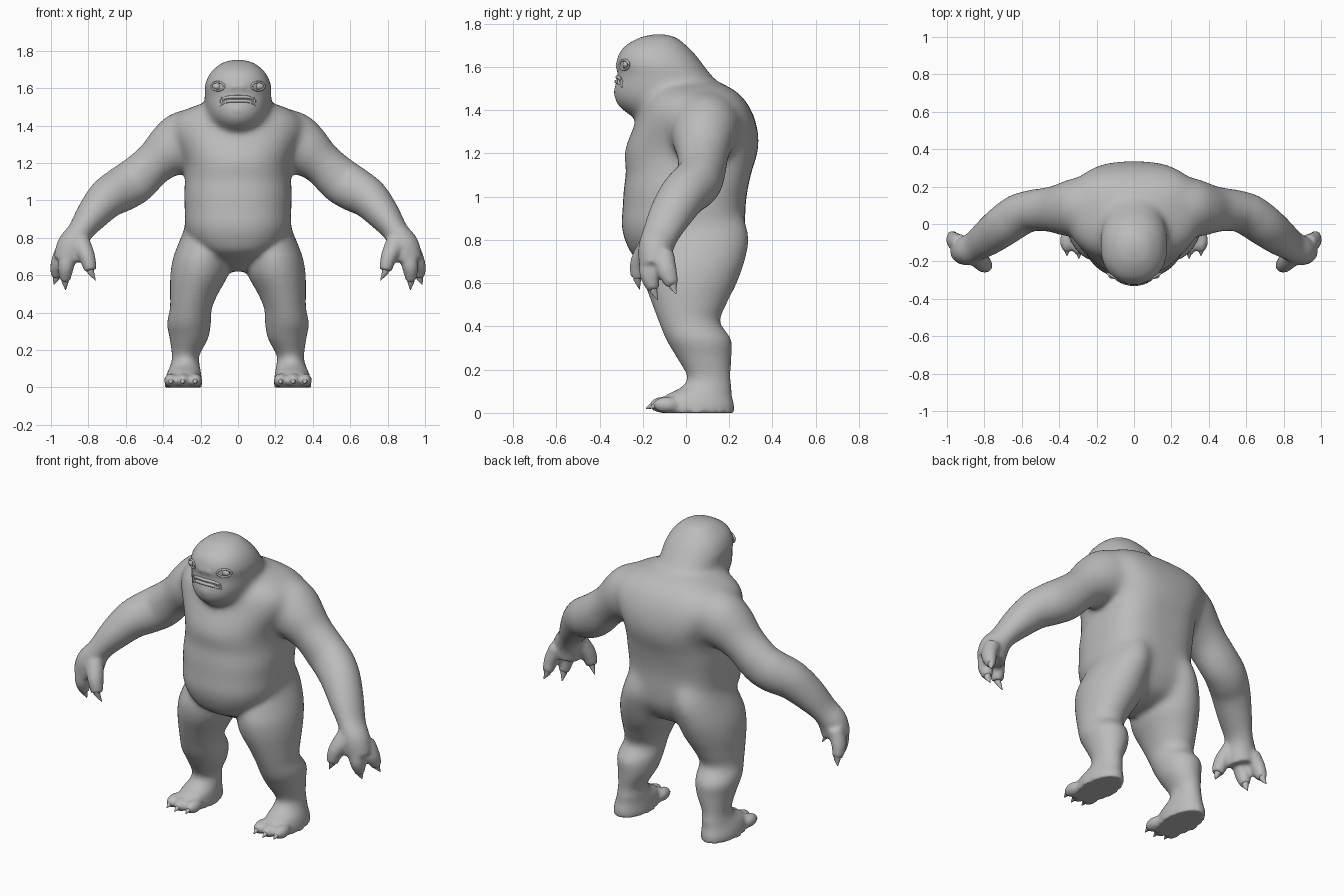
import bpy, bmesh, math
from mathutils import Vector

if "Cube" in bpy.data.objects:
    bpy.data.objects.remove(bpy.data.objects["Cube"])

skin = bpy.data.materials.new("grey skin")
skin.diffuse_color = (0.5, 0.5, 0.5, 1)
skin.use_nodes = True
skin.node_tree.nodes["Principled BSDF"].inputs["Base Color"].default_value = skin.diffuse_color


def finish(bm, name, angle=60):
    bmesh.ops.recalc_face_normals(bm, faces=bm.faces)
    me = bpy.data.meshes.new(name)
    bm.to_mesh(me)
    bm.free()
    me.materials.append(skin)
    ob = bpy.data.objects.new(name, me)
    bpy.context.collection.objects.link(ob)
    bpy.ops.object.select_all(action='DESELECT')
    ob.select_set(True)
    bpy.context.view_layer.objects.active = ob
    bpy.ops.object.shade_smooth_by_angle(angle=math.radians(angle))
    return ob


def spline(rows, k=4):
    """Smooth in-between rows (Catmull-Rom)."""
    out = []
    for i in range(len(rows) - 1):
        p0, p1, p2, p3 = rows[max(i - 1, 0)], rows[i], rows[i + 1], rows[min(i + 2, len(rows) - 1)]
        for j in range(k):
            t = j / k
            out.append(tuple(.5 * (2 * b + (c - a) * t + (2 * a - 5 * b + 4 * c - d) * t * t
                                   + (3 * b - a - 3 * c + d) * t ** 3)
                             for a, b, c, d in zip(p0, p1, p2, p3)))
    return out + [rows[-1]]


def loft(bm, rings, n=40, power=2, back=None):
    """Skin rings given as (centre, u vector, v vector); powers above 2 square them off."""
    def sp(a, p):
        return math.copysign(abs(a) ** (2 / p), a)
    angles = [2 * math.pi * i / n for i in range(n)]
    loops = []
    for c, u, v in rings:
        loop = []
        for a in angles:
            p = back if back and math.sin(a) > 0 else power
            loop.append(bm.verts.new(c + u * sp(math.cos(a), p) + v * sp(math.sin(a), p)))
        loops.append(loop)
    for a, b in zip(loops, loops[1:]):
        for i in range(n):
            bm.faces.new((a[i], a[(i + 1) % n], b[(i + 1) % n], b[i]))
    bm.faces.new(loops[0][::-1])
    bm.faces.new(loops[-1])


def stack(bm, rows, s=1, power=2, back=None):
    """Horizontal rings: z, centre x, half width, front y, back y."""
    loft(bm, [(Vector((s * cx, (f + b) / 2, z)), Vector((w, 0, 0)), Vector((0, (b - f) / 2, 0)))
              for z, cx, w, f, b in spline(rows)], power=power, back=back)


def tube(bm, rows, s=1, n=20):
    """Rings across a path: x, y, z, radius in the bend plane, radius sideways."""
    pts = [Vector((s * r[0], r[1], r[2])) for r in rows]
    rings = []
    for i, r in enumerate(rows):
        t = (pts[min(i + 1, len(pts) - 1)] - pts[max(i - 1, 0)]).normalized()
        ref = Vector((0, 1, 0)) if abs(t.y) < 0.85 else Vector((0, 0, 1))
        v = (ref - t * ref.dot(t)).normalized()
        rings.append((pts[i], t.cross(v) * r[3], v * r[4]))
    loft(bm, rings, n)


def blob(bm, c, r):
    res = bmesh.ops.create_uvsphere(bm, u_segments=16, v_segments=10, radius=1)
    for v in res["verts"]:
        v.co = Vector(c) + Vector([a * b for a, b in zip(v.co, r)])


TORSO = [(.62, 0, .05, -.06, .1), (.66, 0, .12, -.13, .2), (.72, 0, .2, -.235, .245),
         (.78, 0, .255, -.275, .268), (.86, 0, .282, -.297, .274), (.95, 0, .285, -.293, .275),
         (1.03, 0, .288, -.288, .285), (1.12, 0, .283, -.278, .305), (1.2, 0, .285, -.285, .33),
         (1.28, 0, .318, -.26, .335), (1.36, 0, .355, -.225, .318), (1.43, 0, .345, -.2, .285),
         (1.485, 0, .28, -.16, .235), (1.525, 0, .17, -.1, .165)]
HEAD = [(1.33, 0, .1, -.19, .1), (1.37, 0, .105, -.25, .15), (1.42, 0, .148, -.315, .17),
        (1.48, 0, .172, -.336, .17), (1.525, 0, .178, -.326, .15), (1.56, 0, .178, -.315, .12),
        (1.61, 0, .177, -.322, .08), (1.66, 0, .16, -.31, .04), (1.7, 0, .13, -.277, 0),
        (1.735, 0, .083, -.215, -.045), (1.75, 0, .03, -.15, -.1)]
LEG = [(.96, .14, .08, -.04, .235), (.88, .15, .122, -.12, .278), (.8, .165, .142, -.17, .294),
       (.74, .18, .152, -.19, .284), (.68, .194, .158, -.2, .268), (.6, .207, .155, -.19, .235),
       (.5, .235, .128, -.155, .185), (.42, .252, .112, -.125, .158), (.34, .262, .117, -.092, .208),
       (.26, .263, .102, -.045, .21), (.17, .28, .073, .005, .205), (.12, .283, .078, -.02, .21),
       (.08, .288, .09, -.095, .212), (.04, .292, .098, -.12, .222), (0, .292, .1, -.115, .224)]
ARM = [(.08, .1, 1.37, .1, .12), (.2, .095, 1.35, .145, .155), (.29, .09, 1.315, .163, .16),
       (.365, .08, 1.265, .145, .148), (.45, .078, 1.195, .115, .122), (.55, .07, 1.105, .122, .11),
       (.62, .045, 1.06, .12, .113), (.70, -.01, 1.01, .108, .11), (.78, -.07, .92, .088, .1),
       (.845, -.115, .83, .068, .085), (.885, -.14, .76, .082, .08), (.905, -.145, .68, .082, .072)]
# Two fingers and a thumb: base, knuckle, end
DIGITS = [[(.9, -.16, .74, .05, .045), (.92, -.17, .65, .045, .048), (.924, -.15, .57, .028, .03)],
          [(.93, -.1, .74, .045, .045), (.963, -.09, .66, .04, .048), (.972, -.06, .59, .028, .03)],
          [(.855, -.16, .79, .06, .05), (.808, -.21, .7, .045, .048), (.788, -.225, .625, .034, .034)]]
CLAW_TIPS = [(.922, -.13, .522), (.985, -.045, .55), (.762, -.215, .572)]
TOES = [(.228, -.095), (.295, -.105), (.358, -.09)]

# Body: all limbs fused into one skin
bm = bmesh.new()
stack(bm, TORSO, power=2.3, back=3)
stack(bm, HEAD, power=2.2)
for s in (1, -1):
    stack(bm, LEG, s)
    tube(bm, spline(ARM), s, 36)
    for d in DIGITS:
        tube(bm, spline(d), s, 16)
    for x, y in TOES:
        blob(bm, (s * x, y, .037), (.038, .065, .038))
    # nostril swellings
    blob(bm, (s * .022, -.313, 1.605), (.02, .018, .015))
body = finish(bm, "body")
remesh = body.modifiers.new("fuse", 'REMESH')
remesh.mode = 'VOXEL'
remesh.voxel_size = .0115
remesh.use_smooth_shade = True
bpy.ops.object.modifier_apply(modifier="fuse")

# Blend the joints at shoulder, neck and hip more than the rest
joints = body.vertex_groups.new(name="joints")


def joint_weight(p):
    shoulder = 1 - max(abs(p.z - 1.34) / .26, abs(abs(p.x) - .25) / .3)
    neck = 1 - max(abs(p.z - 1.5) / .14, abs(p.y - .2) / .22)
    hip = (1 - abs(p.z - .84) / .26) * min(1, max(.08, (p.y + .12) / .15))
    return min(1, 2.5 * max(shoulder, neck, hip if abs(p.x) < .42 else 0, 0))


for v in body.data.vertices:
    w = joint_weight(v.co)
    if w > .01:
        joints.add([v.index], w, 'REPLACE')
for name, group, count in (("blend joints", "joints", 60), ("soften", "", 5)):
    m = body.modifiers.new(name, 'SMOOTH')
    m.factor = .5
    m.iterations = count
    m.vertex_group = group

# Claws on fingers and toes
bm = bmesh.new()
for s in (1, -1):
    for d, tip in zip(DIGITS, CLAW_TIPS):
        x, y, z = d[-1][:3]
        tube(bm, [(x, y, z + .02, .022, .022), (x, y, z - .008, .018, .018), tip + (.002, .002)], s, 10)
    for x, y in TOES:
        tube(bm, [(x, y - .03, .036, .018, .018), (x, y - .058, .032, .013, .012),
                  (x, y - .08, .02, .002, .002)], s, 10)
finish(bm, "claws")

# Eyes with rims of skin around them
bm = bmesh.new()
for s in (1, -1):
    blob(bm, (s * .107, -.279, 1.61), (.03, .014, .018))
finish(bm, "eyes")
bm = bmesh.new()
for s in (1, -1):
    ring = []
    for i in range(21):
        a = 2 * math.pi * i / 20
        dx = .034 * math.cos(a)
        ring.append((.107 + dx, -.285 + dx * .6, 1.61 + .022 * math.sin(a), .006, .006))
    tube(bm, ring, s, 8)
finish(bm, "eyelids")


def muzzle(x):
    """Front surface of the muzzle at mouth height."""
    return -.085 - .236 * (1 - abs(x / .178) ** 2.2) ** (1 / 2.2)


def lip(bm, half, z_mid, drop, r, out):
    """Downturned lip following the curve of the muzzle."""
    rows = []
    for i in range(17):
        k = i / 8 - 1
        q = r * (1 - .55 * k ** 4)
        rows.append((half * k, muzzle(half * k) - out, z_mid - drop * k ** 4, q, q))
    tube(bm, rows, 1, 10)


# Lips
bm = bmesh.new()
lip(bm, .105, 1.553, .038, .009, -.004)
lip(bm, .095, 1.532, .025, .009, .001)
finish(bm, "lips")

# Small upright teeth at the mouth corners
bm = bmesh.new()
for s in (1, -1):
    for x, h in ((.088, .022), (.066, .016)):
        y = muzzle(x)
        tube(bm, [(x, y, 1.52, .008, .008), (x, y - .003, 1.532, .007, .007),
                  (x, y - .003, 1.532 + h, .001, .001)], s, 8)
finish(bm, "teeth")
